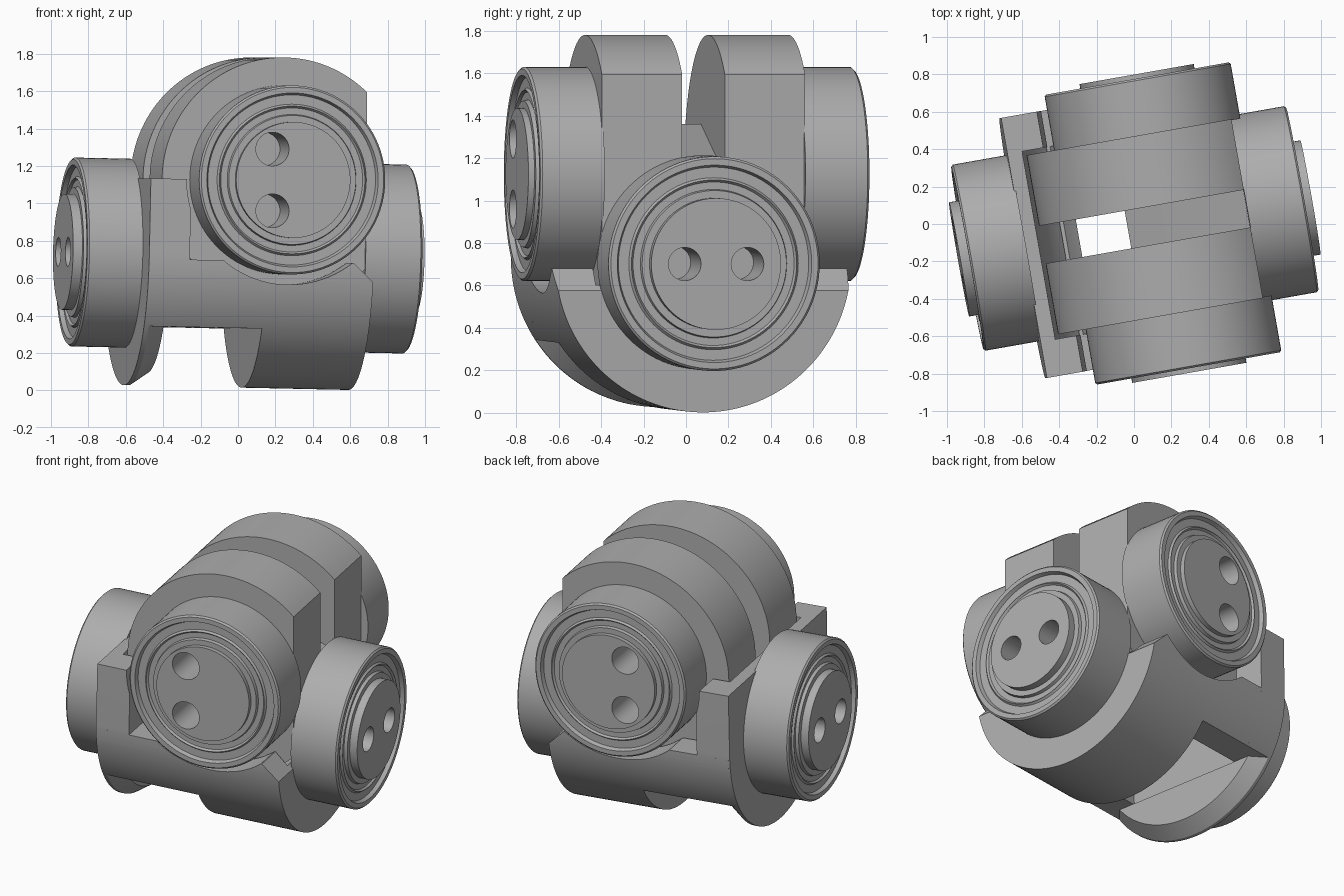
import bpy, bmesh
from math import radians, cos, sin, pi, asin, acos
from mathutils import Matrix, Vector

old = bpy.data.objects.get("Cube")
if old:
    bpy.data.objects.remove(old)

grey = bpy.data.materials.new("plain grey")
grey.use_nodes = True
grey.diffuse_color = (0.42, 0.42, 0.42, 1)
grey.node_tree.nodes["Principled BSDF"].inputs["Base Color"].default_value = (0.42, 0.42, 0.42, 1)

# Frames: the joint is turned about z, the lower yoke also leans slightly
BASE = Matrix.Rotation(radians(10), 4, 'Z') @ Matrix.Translation((0, -0.024, 0))
UPPER = BASE @ Matrix.Translation((0.153, 0, 1.125))
LOWER = BASE @ Matrix.Translation((0, 0, 0.721)) @ Matrix.Rotation(radians(1.2), 4, 'Y')
STAND = Matrix.Rotation(radians(90), 4, 'X')


def turned(frame, degrees):
    """Frame whose z axis points out sideways: 0 front, 90 right, 180 back."""
    return frame @ Matrix.Rotation(radians(degrees), 4, 'Z') @ STAND


def finish(name, bm, frame):
    bmesh.ops.transform(bm, matrix=frame, verts=bm.verts)
    bmesh.ops.recalc_face_normals(bm, faces=bm.faces)
    mesh = bpy.data.meshes.new(name)
    bm.to_mesh(mesh)
    bm.free()
    mesh.materials.append(grey)
    obj = bpy.data.objects.new(name, mesh)
    bpy.context.collection.objects.link(obj)
    return obj


def prism(name, outline, start, end, frame):
    bm = bmesh.new()
    face = bm.faces.new([bm.verts.new((x, y, start)) for x, y in outline])
    made = bmesh.ops.extrude_face_region(bm, geom=[face])["geom"]
    verts = [g for g in made if isinstance(g, bmesh.types.BMVert)]
    bmesh.ops.translate(bm, verts=verts, vec=(0, 0, end - start))
    return finish(name, bm, frame)


def arc(radius, first, last, steps=64):
    angles = [first + (last - first) * i / steps for i in range(steps + 1)]
    return [(radius * cos(a), radius * sin(a)) for a in angles]


def circle(radius, x=0, y=0, steps=96):
    return [(x + px, y + py) for px, py in arc(radius, 0, 2 * pi, steps)[:-1]]


def rect(x0, x1, y0, y1):
    return [(x0, y0), (x1, y0), (x1, y1), (x0, y1)]


def lathe(name, profile, frame, steps=96):
    """Spin a closed (radius, height) loop about the frame's z axis."""
    bm = bmesh.new()
    rings = []
    for i in range(steps):
        a = 2 * pi * i / steps
        rings.append([bm.verts.new((r * cos(a), r * sin(a), h)) for r, h in profile])
    n = len(profile)
    for i in range(steps):
        a, b = rings[i], rings[(i + 1) % steps]
        for k in range(n):
            m = (k + 1) % n
            bm.faces.new((a[k], a[m], b[m], b[k]))
    return finish(name, bm, frame)


def combine(target, tool, operation='DIFFERENCE'):
    tool.hide_render = True
    mod = target.modifiers.new("cut", 'BOOLEAN')
    mod.operation = operation
    mod.solver = 'EXACT'
    mod.object = tool
    bpy.context.view_layer.objects.active = target
    bpy.ops.object.modifier_apply(modifier=mod.name)
    bpy.data.objects.remove(tool)


# Bearing cups with stepped end faces, each holding a pin with two holes
def bearing(name, frame, start, end, pin_top, holes, hole_radius):
    profile = [(0.3, start), (0.505, start), (0.505, end - 0.01), (0.495, end),
               (0.465, end), (0.455, end - 0.025), (0.405, end - 0.025),
               (0.395, end - 0.012), (0.385, end - 0.025), (0.35, end - 0.025),
               (0.345, end - 0.005), (0.3, end - 0.005)]
    cup = lathe(name + "_bearing", profile, frame)
    pin = prism(name + "_pin", circle(0.31), start - 0.05, pin_top, frame)
    for x, y in holes:
        combine(pin, prism("hole_cutter", circle(hole_radius, x, y, 40),
                           pin_top - 0.28, pin_top + 0.1, frame))


for name, turn, side in (("front", 0, -1), ("back", 180, 1)):
    bearing(name, turned(UPPER, turn), 0.48, 0.787, 0.811,
            [(side * 0.113, 0.165), (side * 0.113, -0.165)], 0.09)
for name, turn in (("right", 90), ("left", -90)):
    bearing(name, turned(LOWER, turn), 0.6, 0.909, 0.954,
            [(0.15, 0), (-0.15, 0)], 0.078)

# Upper yoke: two round plates with a flat right side, joined by a sloped web
flat = acos(0.457 / 0.655)
plate = arc(0.655, flat, 2 * pi - flat, 96)
front_frame = turned(UPPER, 0)
prism("upper_yoke_front_plate", plate, 0.102, 0.486, front_frame)
prism("upper_yoke_back_plate", plate, -0.486, -0.102, front_frame)
web = [(-0.19, 0.235), (0.2, 0.09), (0.455, 0.0), (0.455, -0.45), (-0.19, -0.58)]
prism("upper_yoke_web", web, -0.11, 0.11, front_frame)

# Lower yoke: round-bottomed trough with a tall left flange
R = 0.706
right_frame = turned(LOWER, 90)
dip = asin(0.03 / R)
yoke = prism("lower_yoke", arc(R, pi + dip, 2 * pi - dip, 80), -0.6, 0.61, right_frame)
flange = [(R, 0.4), (-R, 0.4)] + arc(R, pi, 2 * pi, 80)
combine(yoke, prism("flange", flange, -0.61, -0.39, right_frame), 'UNION')

# Clearances for the upper yoke and its bearings
combine(yoke, prism("yoke_clearance", circle(0.675), -0.51, 0.51, front_frame))
combine(yoke, prism("bearing_clearance", circle(0.56), -1, 1, front_frame))

# Bottom window, pocket above it, and chamfered right top edge
lower_front = turned(LOWER, 0)
combine(yoke, prism("window_cutter", rect(-0.8, 0.03, -0.9, -0.39), -1, 1, lower_front))
combine(yoke, prism("pocket_cutter", rect(-0.5, 0.03, -0.5, -0.1), -0.4, 0.4, lower_front))
combine(yoke, prism("chamfer_cutter", [(0.49, -0.02), (0.63, -0.15), (0.63, 0.1), (0.49, 0.1)],
                    -1, 1, lower_front))

# Bevelled rim of the left flange beside the window
rim = lathe("lower_yoke_rim", [(0.05, -0.61), (R, -0.61), (R, -0.585), (0.64, -0.49), (0.05, -0.49)],
            right_frame, 160)
combine(rim, prism("rim_cutter", rect(-0.9, 0.9, -0.39, 0.9), -1, 1, lower_front))

# Smooth round walls, sharp edges
bpy.ops.object.select_all(action='DESELECT')
for obj in bpy.context.collection.objects:
    if obj.type == 'MESH' and grey.name in obj.data.materials:
        obj.select_set(True)
        bpy.context.view_layer.objects.active = obj
bpy.ops.object.shade_smooth_by_angle(angle=radians(25))
